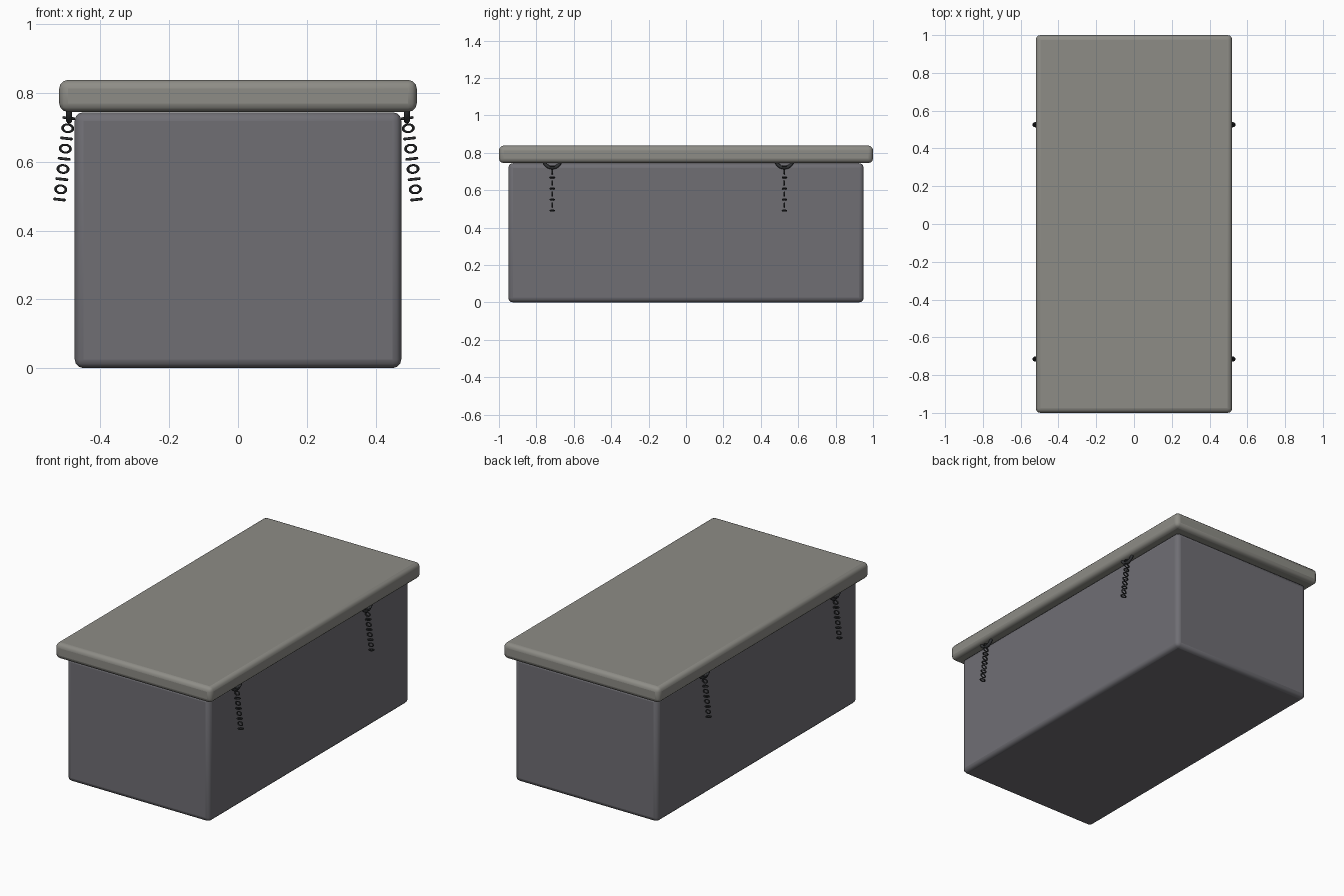
import bpy, math
from mathutils import Matrix, Vector

if "Cube" in bpy.data.objects:
    bpy.data.objects.remove(bpy.data.objects["Cube"])


def material(name, rgb):
    m = bpy.data.materials.new(name)
    m.diffuse_color = (*rgb, 1)
    m.use_nodes = True
    m.node_tree.nodes["Principled BSDF"].inputs["Base Color"].default_value = m.diffuse_color
    return m


BODY = material("dark_stone", (0.16, 0.157, 0.175))
LID = material("pale_stone", (0.27, 0.265, 0.24))
IRON = material("iron", (0.035, 0.037, 0.04))


def smooth(ob):
    bpy.ops.object.select_all(action='DESELECT')
    ob.select_set(True)
    bpy.context.view_layer.objects.active = ob
    bpy.ops.object.shade_smooth_by_angle(angle=math.radians(40))


def rounded_box(name, size, z0, z1, bevel, mat):
    bpy.ops.mesh.primitive_cube_add(size=1)
    ob = bpy.context.object
    ob.name = name
    ob.data.transform(Matrix.Translation((0, 0, (z0 + z1) / 2))
                      @ Matrix.Diagonal((size[0], size[1], z1 - z0, 1)))
    mod = ob.modifiers.new("round", 'BEVEL')
    mod.width, mod.segments = bevel, 3
    ob.data.materials.append(mat)
    smooth(ob)


def ring(name, major, minor, matrix, segs=(20, 8)):
    bpy.ops.mesh.primitive_torus_add(major_radius=major, minor_radius=minor,
                                     major_segments=segs[0], minor_segments=segs[1])
    ob = bpy.context.object
    ob.name = name
    ob.data.transform(matrix)
    ob.data.materials.append(IRON)
    smooth(ob)


# chest body and overhanging lid
rounded_box("body", (0.95, 1.9), 0.0, 0.744, 0.025, BODY)
rounded_box("lid", (1.04, 2.0), 0.745, 0.838, 0.025, LID)

# two hanging chains on each long side
for side in (-1, 1):
    for y in (-0.715, 0.526):
        # mounting ring half sunk into the lid
        ring("chain_mount", 0.046, 0.009,
             Matrix.Translation((side * 0.491, y, 0.766))
             @ Matrix.Rotation(math.pi / 2, 4, 'Y'), (28, 10))
        # alternating links, leaning slightly outward
        for i in range(9):
            pos = Vector((side * (0.492 + 0.0034 * i), y, 0.727 - 0.0296 * i))
            m = Matrix.Translation(pos) @ Matrix.Rotation(-side * math.radians(6.5), 4, 'Y')
            if i % 2:
                m = m @ Matrix.Rotation(math.pi / 2, 4, 'X')
            ring("chain_link", 0.0150, 0.004, m @ Matrix.Diagonal((1.0, 0.75, 1, 1)))
